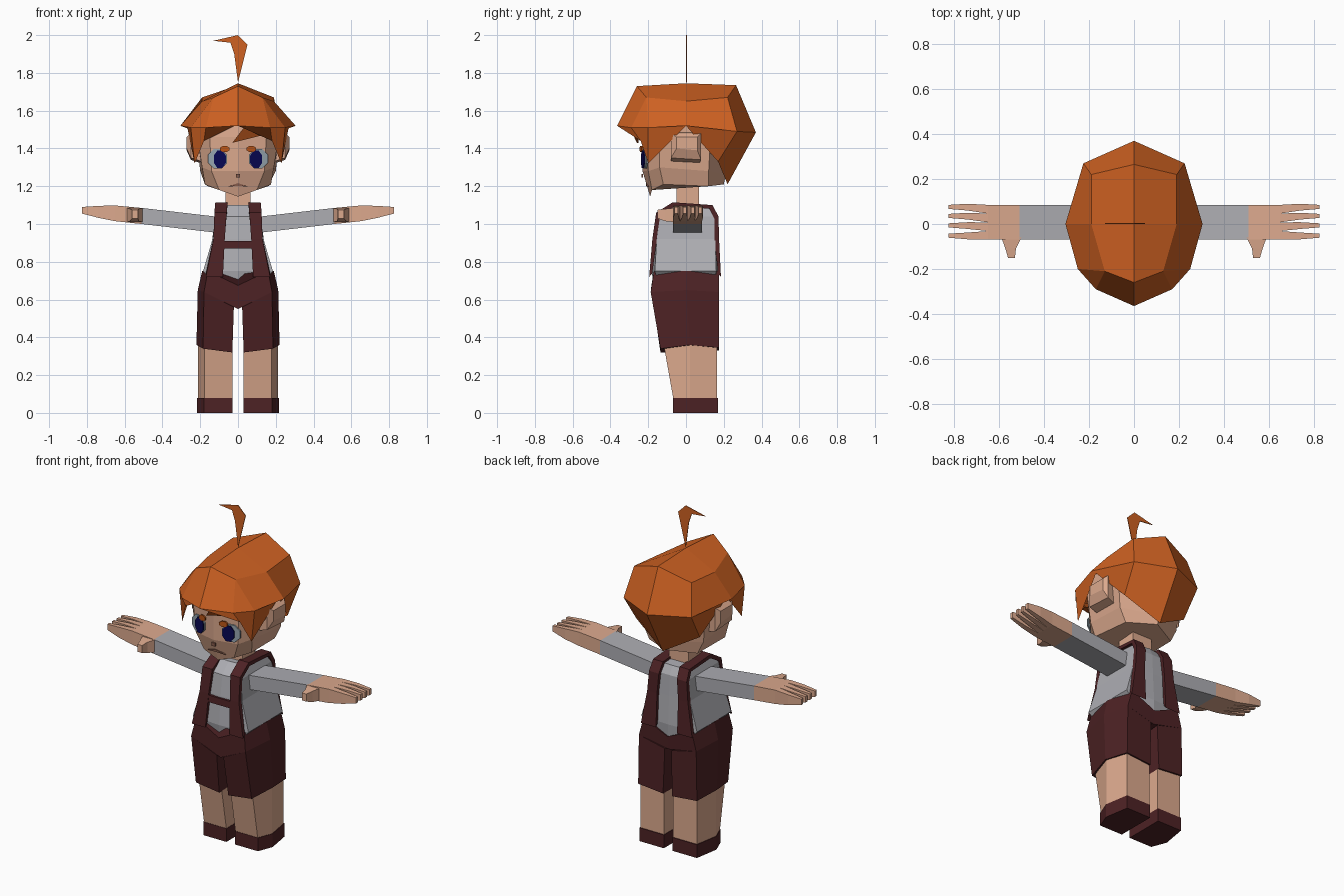
import bpy, bmesh, math
from mathutils import Matrix, Vector

cube = bpy.data.objects.get("Cube")
if cube:
    bpy.data.objects.remove(cube, do_unlink=True)


def make_material(name, red, green, blue):
    mat = bpy.data.materials.new(name)
    mat.use_nodes = True
    mat.diffuse_color = (red, green, blue, 1)
    shader = next(n for n in mat.node_tree.nodes if n.type == 'BSDF_PRINCIPLED')
    shader.inputs["Base Color"].default_value = (red, green, blue, 1)
    shader.inputs["Roughness"].default_value = .8
    return mat


HAIR = make_material("orange hair", .62, .12, .016)
SKIN = make_material("warm skin", .72, .4, .27)
SHIRT = make_material("grey shirt", .42, .42, .45)
MAROON = make_material("dark maroon cloth", .075, .016, .018)
EYE = make_material("pale eye", .3, .37, .42)
IRIS = make_material("navy iris", .002, .002, .085)
BROW = make_material("burnt orange brow", .5, .09, .008)
LIP = make_material("brown lip", .25, .11, .075)


def finish(name, bm, mat):
    """Clean the mesh and add it to the scene."""
    bmesh.ops.remove_doubles(bm, verts=bm.verts, dist=.0005)
    bmesh.ops.recalc_face_normals(bm, faces=bm.faces)
    mesh = bpy.data.meshes.new(name)
    bm.to_mesh(mesh)
    bm.free()
    mesh.materials.append(mat)
    obj = bpy.data.objects.new(name, mesh)
    bpy.context.scene.collection.objects.link(obj)
    return obj


def mirrored(half):
    """Close a half outline, which starts and ends on x = 0, into a full ring."""
    return half + [(-x, y, z) for x, y, z in reversed(half[1:-1])]


def loft(name, rings, mat, side=1, cap_start=True, cap_end=True):
    bm = bmesh.new()
    loops = [[bm.verts.new((side * x, y, z)) for x, y, z in ring] for ring in rings]
    count = len(loops[0])
    for upper, lower in zip(loops, loops[1:]):
        for i in range(count):
            j = (i + 1) % count
            bm.faces.new((upper[i], upper[j], lower[j], lower[i]))
    if cap_start:
        bm.faces.new(loops[0])
    if cap_end:
        bm.faces.new(loops[-1])
    return finish(name, bm, mat)


def plate(name, points, mat, thickness=.008, side=1):
    """Thin plate from an outline, thickened towards the back."""
    front = [Vector(p) for p in points]
    back = [p + Vector((0, thickness, 0)) for p in front]
    return loft(name, [front, back], mat, side)


def disc(centre, radius_x, radius_z, sides, slope):
    x, y, z = centre
    ring = []
    for i in range(sides):
        a = math.tau * (i + .5) / sides
        dx = radius_x * math.cos(a)
        ring.append((x + dx, y + slope * dx, z + radius_z * math.sin(a)))
    return ring


def section(x, y0, y1, z0, z1):
    """Rectangle across an arm."""
    return [(x, y0, z0), (x, y1, z0), (x, y1, z1), (x, y0, z1)]


# Head and neck
head = [
    [(0, -.22, 1.56), (.16, -.2, 1.56), (.22, -.1, 1.56), (.22, .12, 1.56), (0, .25, 1.56)],
    [(0, -.23, 1.46), (.15, -.21, 1.46), (.215, -.14, 1.46), (.22, .13, 1.46), (0, .25, 1.46)],
    [(0, -.23, 1.28), (.14, -.2, 1.28), (.19, -.14, 1.3), (.2, .12, 1.28), (0, .21, 1.26)],
    [(0, -.19, 1.145), (.1, -.18, 1.18), (.175, -.12, 1.21), (.16, .12, 1.2), (0, .2, 1.21)],
]
loft("head", [mirrored(r) for r in head], SKIN)
neck = [[(x, y, z) for x, y in ((-.065, -.05), (.065, -.05), (.065, .07), (-.065, .07))]
        for z in (1.05, 1.26)]
loft("neck", neck, SKIN)

# Hair cap: crest, crown, widest ring and ragged lower edge
front, top, back = (0, -.26, 1.73), (0, 0, 1.745), (0, .265, 1.735)
crown = (.13, -.21, 1.67)
hair = [
    [front, front, front, top, back, back],
    [front, crown, crown, (.19, 0, 1.65), (.19, .22, 1.67), back],
    [(0, -.365, 1.52), (.17, -.29, 1.51), (.25, -.2, 1.51), (.305, 0, 1.52),
     (.225, .27, 1.49), (0, .37, 1.485)],
    [(0, -.25, 1.53), (.18, -.24, 1.44), (.23, -.2, 1.32), (.27, 0, 1.52),
     (.21, .17, 1.33), (0, .22, 1.21)],
]
loft("hair_cap", [mirrored(r) for r in hair], HAIR, cap_start=False, cap_end=False)
plate("fringe_lock", [(-.03, -.26, 1.43), (.05, -.31, 1.535), (.17, -.28, 1.51),
                      (.13, -.26, 1.47)], HAIR)
tuft = [(0, 1.75), (.05, 1.95), (0, 2), (-.13, 1.97), (-.04, 1.96), (-.02, 1.9)]
plate("hair_tuft", [(x, 0, z) for x, z in tuft], HAIR, .004)

# Nose and mouth
plate("nose", disc((0, -.236, 1.255), .016, .014, 4, 0), LIP, .009)
plate("mouth", [(-.06, -.206, 1.197), (0, -.213, 1.217), (.06, -.206, 1.197),
                (0, -.212, 1.202)], LIP, .009)

# Shirt body
torso = [
    [(0, -.09, 1.1), (.1, -.08, 1.1), (.1, .12, 1.085), (0, .13, 1.09)],
    [(0, -.15, 1.04), (.12, -.14, 1.04), (.12, .15, 1.04), (0, .155, 1.04)],
    [(0, -.165, .92), (.135, -.155, .92), (.135, .155, .92), (0, .16, .92)],
    [(0, -.18, .75), (.185, -.165, .75), (.185, .16, .75), (0, .17, .75)],
    [(0, -.175, .66), (.14, -.15, .7), (.14, .15, .7), (0, .17, .66)],
]
loft("shirt_body", [mirrored(r) for r in torso], SHIRT)
plate("vest_band", [(-.08, -.18, .87), (.08, -.18, .87), (.08, -.177, .91),
                    (-.08, -.177, .91)], MAROON, .02)

# Shorts hips, dipping to a point at the middle
hips = [
    [(0, -.183, .675), (.16, -.17, .75), (.19, 0, .75), (.16, .175, .75), (0, .175, .68)],
    [(0, -.165, .55), (.18, -.187, .64), (.213, 0, .65), (.19, .175, .64), (0, .165, .6)],
]
loft("shorts_hips", [mirrored(r) for r in hips], MAROON)


def leg_section(z, y_front, y_back=.165, inner=.03, outer=.213):
    return [(inner, y_front, z), (outer - .035, y_front, z), (outer, .02, z),
            (outer - .025, y_back, z), (inner, y_back, z)]


# Vest strap path from front hem over the shoulder to back hem: inner x, outer x, y, z
STRAP = [(.08, .17, -.195, .72), (.07, .13, -.178, .92), (.06, .125, -.158, 1.06),
         (.055, .12, -.07, 1.115), (.055, .12, .14, 1.1), (.06, .125, .172, 1.04),
         (.07, .135, .175, .92), (.07, .17, .185, .72)]

# Paired parts
for side, label in ((1, "left"), (-1, "right")):
    # Legs
    shorts = [
        [(.022, -.17, .56), (.18, -.187, .64), (.213, 0, .65), (.19, .175, .64), (.022, .17, .6)],
        [(.03, -.135, .32), (.185, -.135, .34), (.22, .02, .36), (.195, .175, .345),
         (.03, .175, .33)],
    ]
    loft(label + "_shorts_leg", shorts, MAROON, side)
    loft(label + "_leg", [leg_section(.4, -.125), leg_section(.08, -.068)], SKIN, side)
    loft(label + "_shoe", [leg_section(.08, -.07, .17, .028, .216),
                           leg_section(0, -.07, .17, .028, .216)], MAROON, side)

    # Vest strap
    rings = []
    for inner, outer, y, z in STRAP:
        inward = Vector((0, -y, .95 - z)).normalized() * .025
        iy, iz = y + inward.y, z + inward.z
        rings.append([(inner, y, z), (outer, y, z), (outer, iy, iz), (inner, iy, iz)])
    loft(label + "_vest_strap", rings, MAROON, side)

    # Arm and hand
    loft(label + "_sleeve", [section(.08, -.07, .085, .95, 1.035),
                             section(.51, -.07, .085, 1, 1.085)], SHIRT, side)
    loft(label + "_palm", [section(.51, -.07, .085, 1, 1.085),
                           section(.65, -.07, .085, 1.015, 1.098)], SKIN, side)
    for number, tip in enumerate((-.052, -.006, .036, .076)):
        base = -.07 + number * .0388
        finger = [section(.65, base, base + .0386, 1.015, 1.098),
                  section(.74, tip - .016, tip + .014, 1.033, 1.096),
                  section(.825, tip - .009, tip + .009, 1.055, 1.09)]
        loft(f"{label}_finger_{number + 1}", finger, SKIN, side)
    thumb = [[(x0, y, z0), (x1, y, z0), (x1, y, z1), (x0, y, z1)] for x0, x1, y, z0, z1 in
             ((.5, .59, -.06, 1.01, 1.085), (.525, .572, -.11, 1.015, 1.08),
              (.53, .56, -.152, 1.03, 1.075))]
    loft(label + "_thumb", thumb, SKIN, side)

    # Ear
    ear = [[(x, y0, z0), (x, y1, z0 - .01), (x, y1, z1), (x, y0, z1)] for x, y0, y1, z0, z1 in
           ((.19, -.08, .07, 1.33, 1.49), (.25, -.08, .08, 1.35, 1.48),
            (.272, -.05, .06, 1.4, 1.46))]
    loft(label + "_ear", ear, SKIN, side)

    # Eye and brow
    plate(label + "_eye", disc((.108, -.222, 1.345), .055, .055, 8, .25), EYE, .009, side)
    plate(label + "_iris", disc((.096, -.231, 1.343), .035, .05, 8, .25), IRIS, .007, side)
    plate(label + "_brow", disc((.07, -.241, 1.397), .026, .018, 8, .2), BROW, .009, side)
